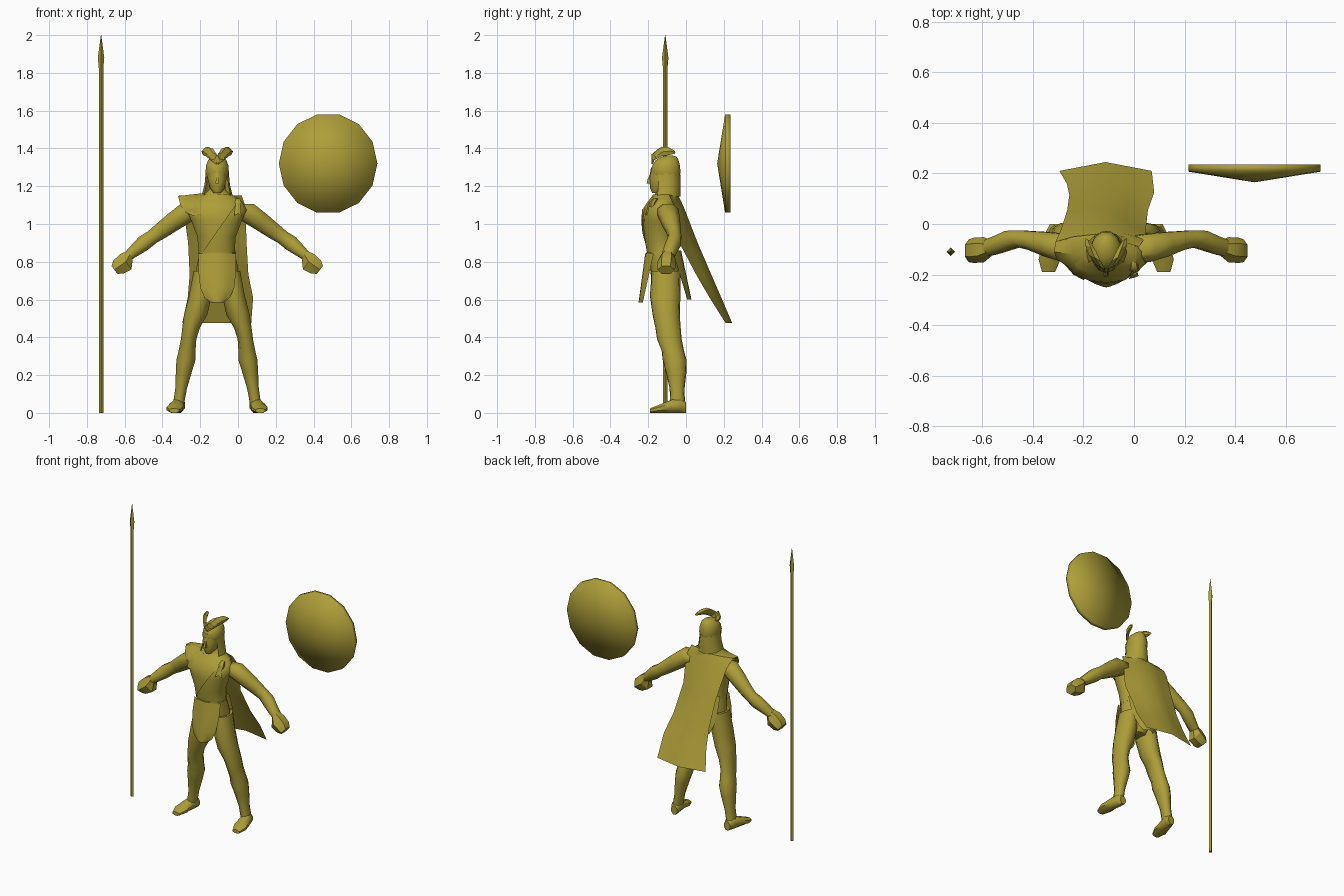
import bpy, bmesh, math
from mathutils import Vector

CX = -0.11  # centre line of the figure
X, Y, Z = Vector((1, 0, 0)), Vector((0, 1, 0)), Vector((0, 0, 1))
bronze = bpy.data.materials.new("olive_bronze")
bronze.diffuse_color = (0.42, 0.34, 0.04, 1)


def finish(name, bm, angle=50, closed=True):
    if closed:
        bmesh.ops.recalc_face_normals(bm, faces=bm.faces)
    me = bpy.data.meshes.new(name)
    bm.to_mesh(me)
    bm.free()
    me.materials.append(bronze)
    ob = bpy.data.objects.new(name, me)
    bpy.context.collection.objects.link(ob)
    bpy.ops.object.select_all(action='DESELECT')
    ob.select_set(True)
    bpy.context.view_layer.objects.active = ob
    bpy.ops.object.shade_smooth_by_angle(angle=math.radians(angle))
    return ob


def loft_mesh(rings, u, v, n):
    """rings: (x, y, z, half width along u, half width along v)"""
    bm = bmesh.new()
    loops = []
    for x, y, z, a, b in rings:
        ts = [2 * math.pi * (i + 0.5) / n for i in range(n)]
        loops.append([bm.verts.new(Vector((x, y, z)) + u * a * math.cos(t) + v * b * math.sin(t))
                      for t in ts])
    for p, q in zip(loops, loops[1:]):
        for i in range(n):
            j = (i + 1) % n
            bm.faces.new((p[i], p[j], q[j], q[i]))
    bm.faces.new(loops[0])
    bm.faces.new(loops[-1])
    return bm


def loft(name, rings, u=X, v=Y, n=10, angle=50):
    return finish(name, loft_mesh(rings, u, v, n), angle)


def sheet(name, rows, angle=50):
    """Open cloth panel from rows of points"""
    bm = bmesh.new()
    g = [[bm.verts.new(p) for p in r] for r in rows]
    for p, q in zip(g, g[1:]):
        for i in range(len(p) - 1):
            bm.faces.new((p[i], p[i + 1], q[i + 1], q[i]))
    return finish(name, bm, angle, False)


# torso and neck: z, y, half width, half depth
torso = [(.62, -.10, .05, .05), (.68, -.105, .10, .075), (.76, -.11, .115, .08),
         (.85, -.125, .095, .082), (.93, -.135, .1, .085), (1.02, -.14, .135, .088),
         (1.075, -.135, .16, .088), (1.12, -.12, .135, .072), (1.155, -.11, .075, .055),
         (1.18, -.11, .045, .045), (1.24, -.11, .042, .045)]
loft("torso", [(CX, y, z, a, b) for z, y, a, b in torso], n=14, angle=60)

# sash over the chest: expanded torso shell cut along a diagonal
bm = loft_mesh([(CX, y, z, a + .007, b + .009) for z, y, a, b in torso[3:9]], X, Y, 14)
bmesh.ops.delete(bm, geom=[f for f in bm.faces if len(f.verts) > 4], context='FACES')
bmesh.ops.bisect_plane(bm, geom=bm.verts[:] + bm.edges[:] + bm.faces[:],
                       plane_co=(.01, 0, 1.13), plane_no=(.37, 0, -.26), clear_outer=True)
finish("chest_sash", bm)

# limbs, one of each per side
for s, side in ((-1, "right"), (1, "left")):
    leg = [(.07, .75, -.105, .055, .078), (.088, .62, -.11, .062, .082), (.112, .52, -.105, .064, .073),
           (.137, .45, -.095, .048, .068), (.15, .39, -.088, .042, .066), (.158, .33, -.07, .046, .06),
           (.164, .28, -.06, .052, .064), (.175, .22, -.052, .044, .056), (.19, .13, -.047, .032, .04),
           (.205, .04, -.045, .03, .04)]
    loft(side + "_leg", [(CX + s * o, y, z, a, b) for o, z, y, a, b in leg], n=9, angle=60)
    foot = [(.2, 0, .029, .024, .031), (.205, -.03, .04, .036, .043), (.215, -.08, .034, .04, .037),
            (.224, -.14, .022, .047, .024), (.228, -.19, .012, .028, .013)]
    loft(side + "_foot", [(CX + s * o, y, z, a, b) for o, y, z, a, b in foot], X, Z, 8)
    arm = [(.1, 1.07, -.1, .05, .055), (.16, 1.062, -.095, .06, .06), (.235, 1.01, -.08, .054, .052),
           (.3, .962, -.065, .047, .04), (.345, .93, -.058, .041, .036), (.39, .898, -.066, .045, .042),
           (.44, .857, -.085, .035, .039), (.475, .828, -.095, .027, .036)]
    tilt = Vector((s * .6, 0, .8))
    loft(side + "_arm", [(CX + s * o, y, z, a, b) for o, z, y, a, b in arm], tilt, Y, 8, 60)
    fist = [(.463, .836, -.097, .03, .036), (.484, .8, -.102, .058, .05),
            (.524, .772, -.104, .05, .05), (.544, .757, -.106, .03, .045)]
    loft(side + "_fist", [(CX + s * o, y, z, a, b) for o, z, y, a, b in fist], tilt, Y, 6, 30)

# head and nose
loft("head", [(CX, -.155, 1.165, .022, .025), (CX, -.14, 1.19, .04, .05), (CX, -.125, 1.24, .053, .07),
              (CX, -.115, 1.3, .054, .07)], n=10)
loft("nose", [(CX, -.2, 1.215, .014, .012), (CX, -.195, 1.235, .009, .012), (CX, -.183, 1.27, .006, .008)], n=4)

# helmet bowl and the neck guard hanging round the back
loft("helmet", [(CX, -.105, 1.255, .06, .074), (CX, -.108, 1.275, .064, .082), (CX, -.105, 1.31, .061, .075),
                (CX, -.1, 1.338, .05, .063), (CX, -.09, 1.356, .03, .042), (CX, -.085, 1.363, .01, .014)], n=12)
guard = []
for z, a, b, y in ((1.275, .061, .074, -.105), (1.21, .067, .077, -.105), (1.145, .083, .08, -.11)):
    ts = [math.radians(-32 + 244 * i / 8) for i in range(9)]
    guard.append([(CX + a * math.cos(t), y + b * math.sin(t), z) for t in ts])
sheet("neck_guard", guard)

# two broad crest wings that spread backward in a V
for s, side in ((-1, "right"), (1, "left")):
    wing = [(.0, -.178, 1.325, .012, .01), (.022, -.172, 1.357, .024, .02), (.046, -.135, 1.383, .03, .026),
            (.062, -.095, 1.386, .026, .022), (.073, -.062, 1.38, .01, .01)]
    loft(side + "_crest_wing", [(CX + s * o, y, z, a, b) for o, y, z, a, b in wing],
         Vector((s * -.5, -.2, .8)), Vector((.8, s * .5, .3 * s)), 5, 25)

# cape: height, x and y of the right edge, x and y of the left edge, y of the middle fold
rows = []
for z, x0, y0, x1, y1, ym in ((1.15, -.31, -.07, .02, -.09, -.04), (1.09, -.29, -.025, .04, -.06, -.012),
                              (.9, -.264, .055, .045, -.035, .062), (.73, -.256, .115, .055, .055, .135),
                              (.61, -.266, .16, .08, .125, .187), (.475, -.295, .21, .07, .21, .245)):
    xm = (x0 + x1) / 2
    rows.append([(x0, y0, z), ((x0 + xm) / 2, (y0 + ym) / 2, z), (xm, ym, z),
                 ((x1 + xm) / 2, (y1 + ym) / 2, z), (x1, y1, z)])
sheet("cape", rows)
# fold of the cape over the right shoulder
sheet("shoulder_fold", [[(-.15, -.04, 1.15), (-.24, -.05, 1.15), (-.31, -.07, 1.15)],
                        [(-.17, -.12, 1.165), (-.24, -.12, 1.157), (-.317, -.11, 1.148)],
                        [(-.17, -.195, 1.115), (-.24, -.185, 1.09), (-.305, -.14, 1.1)],
                        [(-.2, -.222, 1.05), (-.24, -.2, 1.045), (-.275, -.16, 1.06)]])
# knot on the left shoulder with two short cloth ends
loft("shoulder_knot", [(.0, -.18, 1.09, .013, .012), (.0, -.175, 1.115, .02, .018), (.0, -.16, 1.135, .012, .012)], n=6)
sheet("knot_ends", [[(-.012, -.19, 1.11), (.0, -.2, 1.11), (.014, -.19, 1.11)],
                    [(-.02, -.218, 1.045), (.002, -.212, 1.055), (.018, -.206, 1.04)]])

# belt and loincloth flaps
loft("belt", [(CX, -.125, .838, .099, .088), (CX, -.125, .85, .099, .088)], n=14)
for name, y0, sgn, flare, low, top in (("front_flap", -.122, -1, .035, .585, .845),
                                       ("back_flap", -.12, 1, .055, .6, .86)):
    rows = []
    for t, w in ((0, .098), (.35, .1), (.7, .09), (.9, .068), (1, .035)):
        rows.append([(CX + w * k / 3, y0 + sgn * (.094 + flare * t - .045 * (k / 3) ** 2 * (1 - .5 * t)),
                      top + (low - top) * t) for k in range(-3, 4)])
    sheet(name, rows)

# spear: square shaft and pointed head
U, V = (X + Y).normalized(), (Y - X).normalized()
loft("spear_shaft", [(-.725, -.11, 0, .012, .012), (-.725, -.11, 1.84, .012, .012)], U, V, 4, 30)
loft("spear_head", [(-.725, -.11, 1.8, .01, .01), (-.725, -.11, 1.88, .017, .017),
                    (-.725, -.11, 2, .001, .001)], U, V, 4, 30)

# round shield: shallow cone in front, flat back
bm = bmesh.new()
rims = [[bm.verts.new((.477 + .261 * math.cos(2 * math.pi * i / 14), y,
                       1.32 + .267 * math.sin(2 * math.pi * i / 14))) for i in range(14)] for y in (.207, .235)]
tip, back = bm.verts.new((.477, .165, 1.32)), bm.verts.new((.477, .235, 1.32))
for i in range(14):
    j = (i + 1) % 14
    bm.faces.new((tip, rims[0][i], rims[0][j]))
    bm.faces.new((rims[0][i], rims[1][i], rims[1][j], rims[0][j]))
    bm.faces.new((back, rims[1][j], rims[1][i]))
finish("shield", bm, 120)
